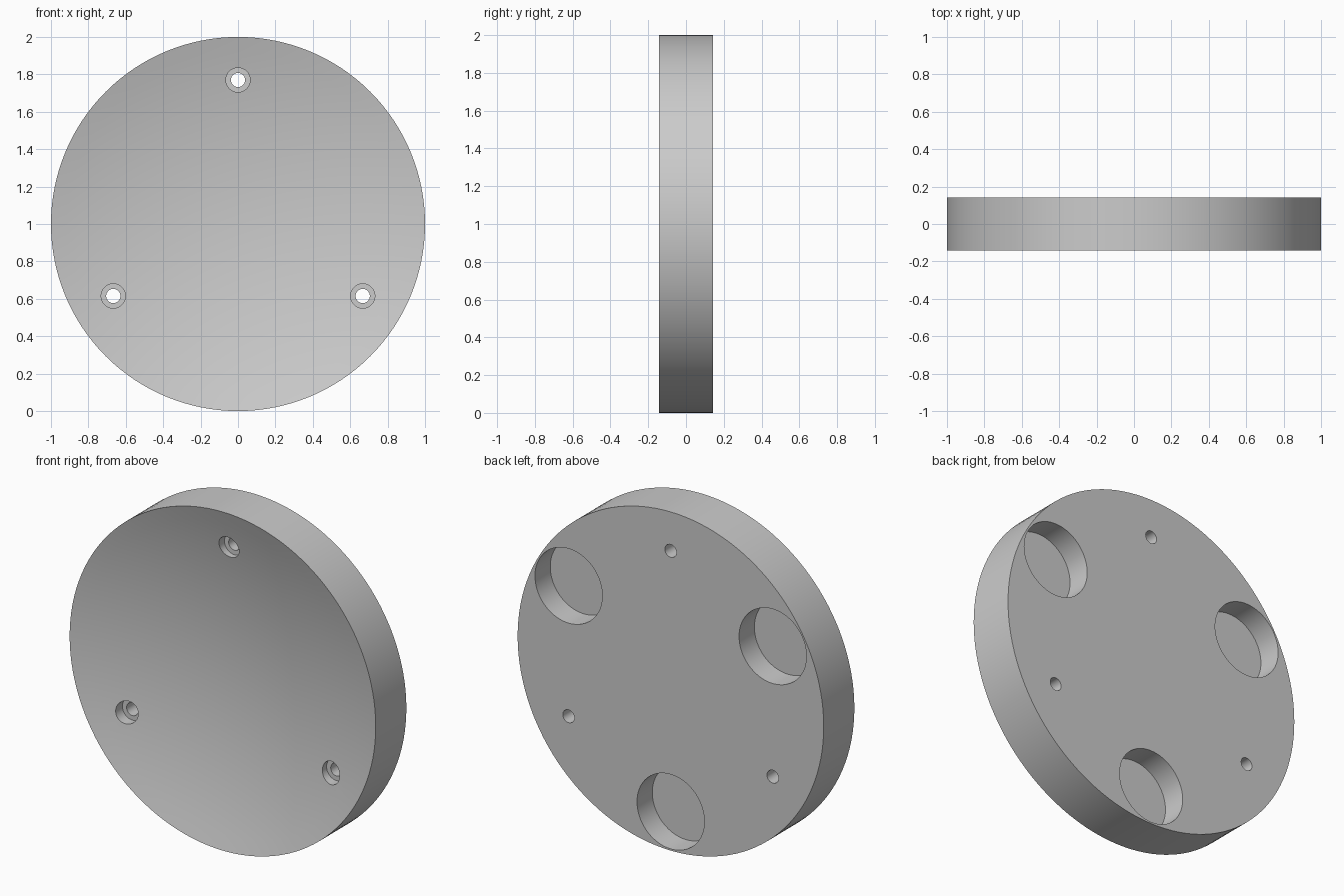
import bpy
import bmesh
from math import sin, cos, pi, sqrt, radians
from mathutils import Matrix, Vector

cube = bpy.data.objects.get("Cube")
if cube:
    bpy.data.objects.remove(cube, do_unlink=True)

HALF = 0.143        # half of the disc thickness
SAG = 0.145         # depth of the dished front
BOLT_R = 0.77       # radius of the hole circle
CENTRE = Vector((0, 0, 1))

grey = bpy.data.materials.new("plain grey")
grey.use_nodes = True
grey.diffuse_color = (0.6, 0.6, 0.6, 1)
grey.node_tree.nodes["Principled BSDF"].inputs["Base Color"].default_value = (0.6, 0.6, 0.6, 1)


def make_object(name, bm):
    mesh = bpy.data.meshes.new(name)
    bm.to_mesh(mesh)
    bm.free()
    mesh.materials.append(grey)
    obj = bpy.data.objects.new(name, mesh)
    bpy.context.collection.objects.link(obj)
    return obj


def dish_y(r):
    """Front surface of a shallow spherical bowl."""
    ball = (1 + SAG * SAG) / (2 * SAG)
    return -HALF + sqrt(ball * ball - r * r) - (ball - SAG)


def add_bore(bm, angle, radius, y0, y1, sides):
    """Cylinder along y on the hole circle."""
    place = CENTRE + Vector((BOLT_R * cos(angle), (y0 + y1) / 2, BOLT_R * sin(angle)))
    bmesh.ops.create_cone(
        bm, cap_ends=True, segments=sides, radius1=radius, radius2=radius,
        depth=y1 - y0, matrix=Matrix.Translation(place) @ Matrix.Rotation(pi / 2, 4, "X"))


# Disc with dished front: lathe a profile around the y axis
bm = bmesh.new()
rings = 12
points = [(r / rings, dish_y(r / rings)) for r in range(rings + 1)] + [(1, HALF)]
verts = [bm.verts.new((r, y, 1)) for r, y in points]
edges = [bm.edges.new(pair) for pair in zip(verts, verts[1:])]
bmesh.ops.spin(bm, geom=verts + edges, cent=CENTRE, axis=(0, 1, 0),
               angle=2 * pi, steps=128, use_merge=True)
bmesh.ops.remove_doubles(bm, verts=bm.verts, dist=0.0001)
bmesh.ops.holes_fill(bm, edges=[e for e in bm.edges if e.is_boundary], sides=0)
bmesh.ops.recalc_face_normals(bm, faces=bm.faces)
disc = make_object("dished_disc", bm)

# Cutters: through holes, front counterbores, round back pockets
through, counterbore, pocket = bmesh.new(), bmesh.new(), bmesh.new()
for i in range(3):
    angle = pi / 2 + i * 2 * pi / 3
    add_bore(through, angle, 0.038, -0.4, 0.4, 32)
    add_bore(counterbore, angle, 0.065, -0.4, dish_y(BOLT_R) + 0.05, 48)
    add_bore(pocket, angle + pi, 0.22, HALF - 0.143, 0.4, 80)

cutters = [make_object("screw_hole_cutter", through),
           make_object("counterbore_cutter", counterbore),
           make_object("pocket_cutter", pocket)]
for cutter in cutters:
    cutter.hide_render = True
    mod = disc.modifiers.new(cutter.name, "BOOLEAN")
    mod.operation = "DIFFERENCE"
    mod.solver = "EXACT"
    mod.object = cutter

# Bake the cuts and drop the cutters
graph = bpy.context.evaluated_depsgraph_get()
cut_mesh = bpy.data.meshes.new_from_object(disc.evaluated_get(graph))
disc.modifiers.clear()
disc.data = cut_mesh
cut_mesh.materials.clear()
cut_mesh.materials.append(grey)
for cutter in cutters:
    bpy.data.objects.remove(cutter, do_unlink=True)

# Smooth curved walls, sharp rims
bpy.ops.object.select_all(action="DESELECT")
disc.select_set(True)
bpy.context.view_layer.objects.active = disc
bpy.ops.object.shade_smooth_by_angle(angle=radians(30))
